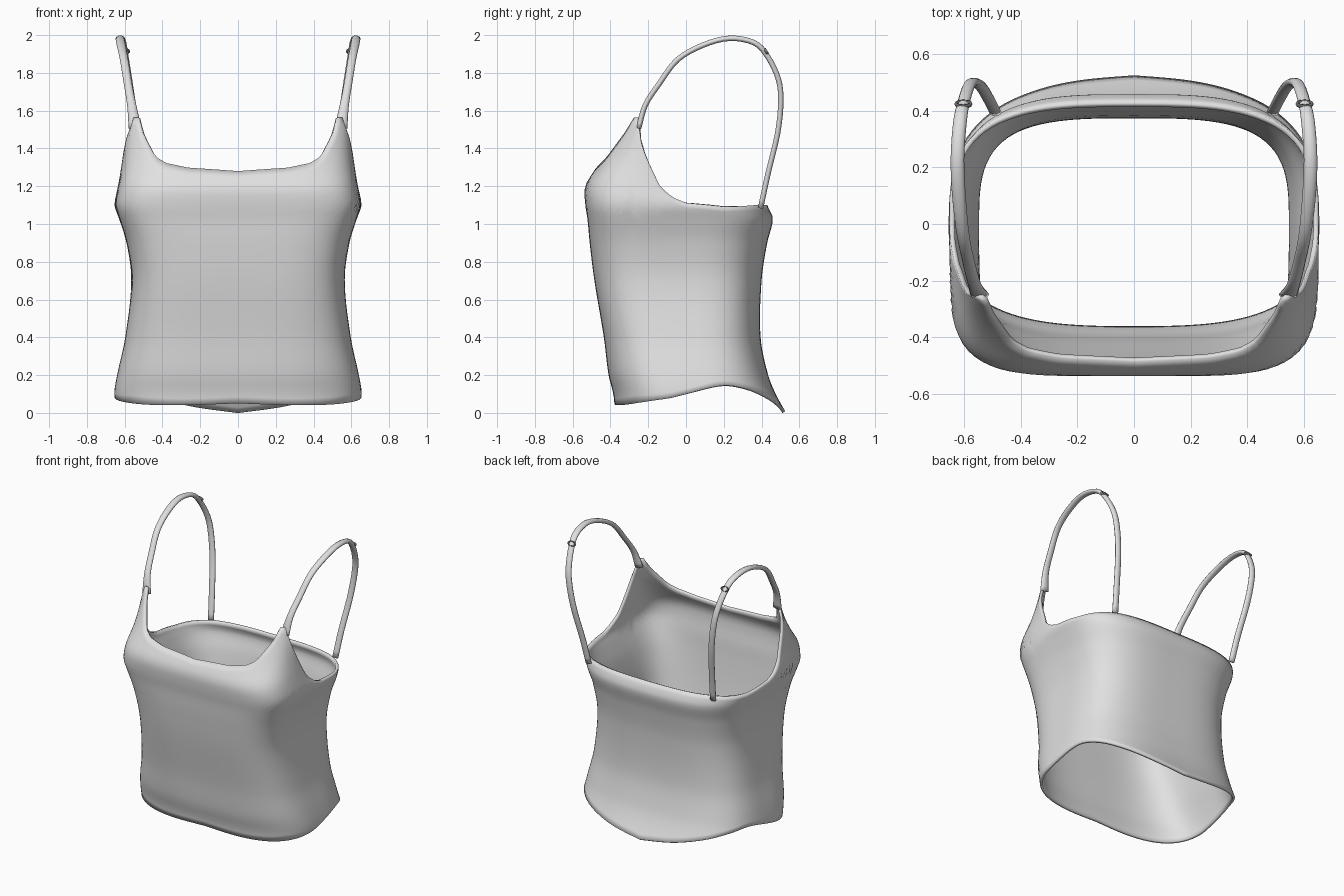
import bpy, bmesh, math
from mathutils import Vector

if "Cube" in bpy.data.objects:
    bpy.data.objects.remove(bpy.data.objects["Cube"])


def material(name, rgb):
    m = bpy.data.materials.new(name)
    m.diffuse_color = (*rgb, 1)
    m.use_nodes = True
    m.node_tree.nodes["Principled BSDF"].inputs["Base Color"].default_value = m.diffuse_color
    return m


cloth = material("light grey cloth", (0.75, 0.75, 0.75))
metal = material("dark grey slider", (0.2, 0.2, 0.2))


def interp(rows, t, smooth=True):
    """Interpolate rows of (key, values...) at key t."""
    t = min(max(t, rows[0][0]), rows[-1][0])
    i = 0
    while i < len(rows) - 2 and t > rows[i + 1][0]:
        i += 1
    a, b = rows[i], rows[i + 1]
    h = b[0] - a[0]
    u = (t - a[0]) / h
    p, q = rows[max(i - 1, 0)], rows[min(i + 2, len(rows) - 1)]
    out = []
    for k in range(1, len(a)):
        if not smooth:
            out.append(a[k] + (b[k] - a[k]) * u)
            continue
        ma = (b[k] - p[k]) / (b[0] - p[0]) * h
        mb = (q[k] - a[k]) / (q[0] - a[0]) * h
        out.append((2*u**3 - 3*u*u + 1) * a[k] + (u**3 - 2*u*u + u) * ma
                   + (3*u*u - 2*u**3) * b[k] + (u**3 - u*u) * mb)
    return out


def mesh_object(name, bm, mat):
    bmesh.ops.recalc_face_normals(bm, faces=bm.faces)
    me = bpy.data.meshes.new(name)
    bm.to_mesh(me)
    bm.free()
    me.materials.append(mat)
    for p in me.polygons:
        p.use_smooth = True
    ob = bpy.data.objects.new(name, me)
    bpy.context.collection.objects.link(ob)
    return ob


# Body sections: height, half width, front depth, back depth, front squareness
SECTIONS = [
    (0.00, 0.645, 0.375, 0.53, 3.0), (0.10, 0.655, 0.385, 0.475, 3.0),
    (0.20, 0.640, 0.410, 0.435, 3.2), (0.40, 0.597, 0.435, 0.395, 3.6),
    (0.70, 0.565, 0.485, 0.400, 4.2), (0.90, 0.590, 0.510, 0.430, 4.6),
    (1.03, 0.630, 0.522, 0.460, 5.0), (1.10, 0.653, 0.533, 0.430, 5.0),
    (1.20, 0.635, 0.533, 0.420, 5.0), (1.30, 0.620, 0.475, 0.420, 4.6),
    (1.40, 0.615, 0.420, 0.420, 4.2), (1.60, 0.615, 0.315, 0.420, 4.0)]
# Edge heights by angle from the front, in degrees
HEM = [(0, 0.05), (53, 0.042), (81, 0.075), (90, 0.10), (107, 0.145),
       (119, 0.13), (135, 0.085), (155, 0.04), (180, 0.008)]
TOP = [(0, 1.28), (29, 1.298), (40, 1.322), (46, 1.355), (50, 1.40), (57, 1.48),
       (62.5, 1.565), (65, 1.565), (68, 1.43), (72, 1.33), (78, 1.195),
       (84, 1.14), (90, 1.112), (108, 1.09), (130, 1.102), (180, 1.10)]


def body_point(deg, z):
    w, front, back, n = interp(SECTIONS, z)
    s, c = math.sin(math.radians(deg)), math.cos(math.radians(deg))
    d = front if c > 0 else back
    n = n if c > 0 else 3.2
    r = (abs(s / w) ** n + abs(c / d) ** n) ** (-1 / n)
    return Vector((r * s, -r * c, z))


# Body: lofted garment tube with shaped neckline, armholes and hem
COLS, ROWS = 144, 36
bm = bmesh.new()
grid = []
for i in range(COLS):
    deg = 360 * i / COLS
    a = min(deg, 360 - deg)
    lo, hi = interp(HEM, a)[0], interp(TOP, a, False)[0]
    grid.append([bm.verts.new(body_point(deg, lo + (hi - lo) * j / ROWS))
                 for j in range(ROWS + 1)])
for i in range(COLS):
    g, h = grid[i], grid[(i + 1) % COLS]
    for j in range(ROWS):
        bm.faces.new((g[j], h[j], h[j + 1], g[j + 1]))
body = mesh_object("camisole_body", bm, cloth)
sol = body.modifiers.new("cloth thickness", 'SOLIDIFY')
sol.thickness = 0.018
sol.offset = -1

# Straps: path points x, y, z with section half width
PATH = [(0.545, -0.25, 1.51, 0.034), (0.563, -0.215, 1.63, 0.024),
        (0.583, -0.14, 1.745, 0.022), (0.603, -0.045, 1.87, 0.022),
        (0.618, 0.09, 1.947, 0.024), (0.624, 0.23, 1.983, 0.024),
        (0.615, 0.36, 1.96, 0.024), (0.602, 0.43, 1.89, 0.022),
        (0.583, 0.488, 1.77, 0.022), (0.565, 0.502, 1.65, 0.022),
        (0.540, 0.485, 1.48, 0.022), (0.510, 0.435, 1.27, 0.022),
        (0.490, 0.395, 1.085, 0.022)]
rows = [(i, *p) for i, p in enumerate(PATH)]
STEPS, SIDES = 48, 10
bm = bmesh.new()
rings = []
for i in range(STEPS + 1):
    t = (len(PATH) - 1) * i / STEPS
    x, y, z, wide = interp(rows, t)
    tan = Vector(interp(rows, t + 0.05)[:3]) - Vector(interp(rows, t - 0.05)[:3])
    nor = tan.cross(Vector((1, 0, 0))).normalized()
    side = nor.cross(tan).normalized()
    ring = []
    for k in range(SIDES):
        a = math.tau * k / SIDES
        ring.append(bm.verts.new(Vector((x, y, z)) + side * wide * math.cos(a)
                                 + nor * 0.015 * math.sin(a)))
    rings.append(ring)
for r, q in zip(rings, rings[1:]):
    for k in range(SIDES):
        m = (k + 1) % SIDES
        bm.faces.new((r[k], r[m], q[m], q[k]))
bm.faces.new(rings[0])
bm.faces.new(rings[-1])
straps = mesh_object("shoulder_straps", bm, cloth)
straps.modifiers.new("mirror", 'MIRROR')

# Strap sliders: small flattened loops
for side, label in ((1, "right"), (-1, "left")):
    bpy.ops.mesh.primitive_torus_add(
        major_radius=0.026, minor_radius=0.006, major_segments=20, minor_segments=6,
        location=(side * 0.603, 0.424, 1.914), rotation=(-1.02, 0, 0))
    ob = bpy.context.object
    ob.name = label + "_strap_slider"
    ob.scale = (1, 0.6, 1.4)
    ob.data.materials.append(metal)
    bpy.ops.object.shade_smooth()
